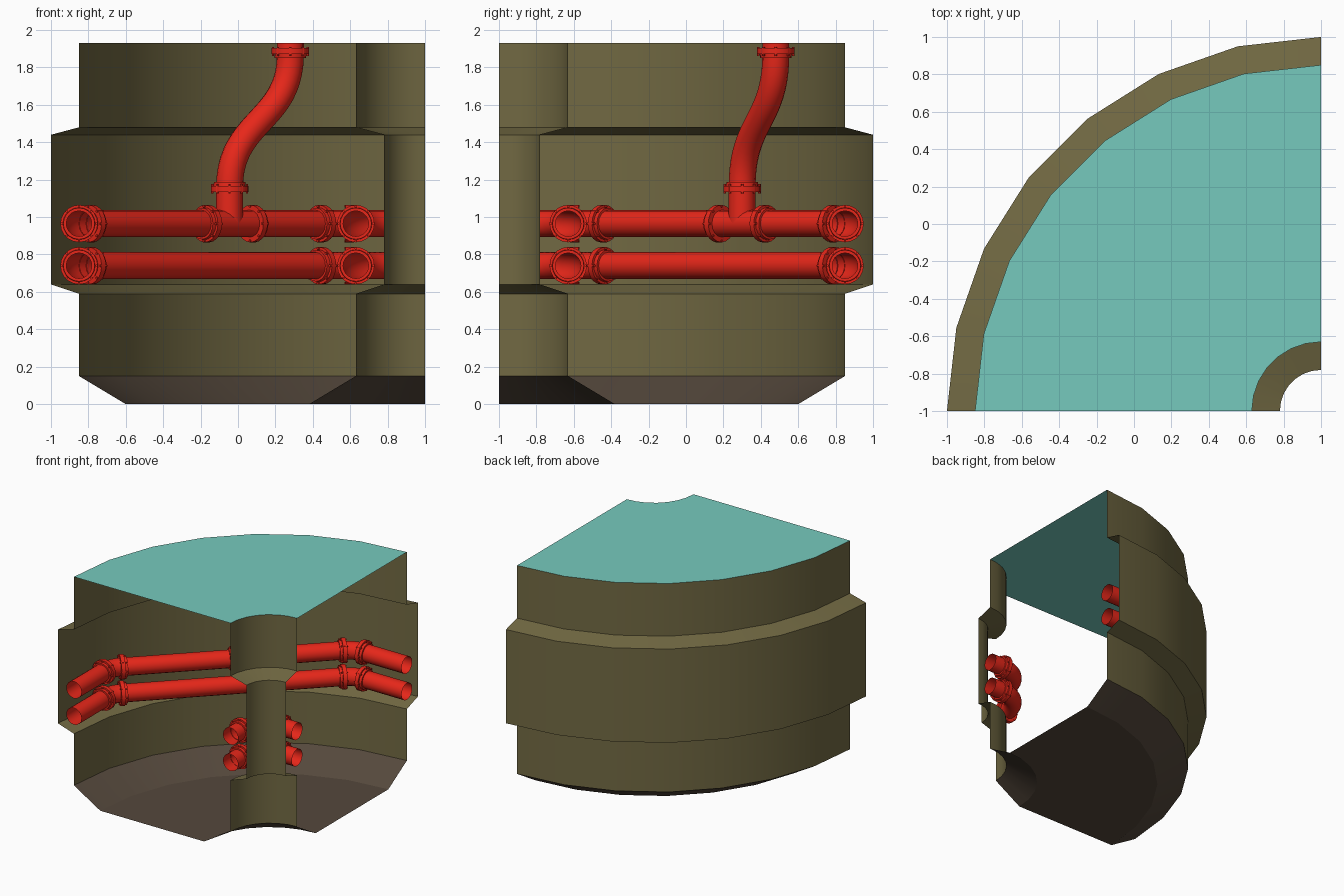
import bpy, bmesh, math
from mathutils import Vector, Matrix

if "Cube" in bpy.data.objects:
    bpy.data.objects.remove(bpy.data.objects["Cube"])


def material(name, rgb):
    m = bpy.data.materials.new(name)
    m.diffuse_color = (*rgb, 1)
    m.use_nodes = True
    m.node_tree.nodes["Principled BSDF"].inputs["Base Color"].default_value = m.diffuse_color
    return m


WALL = material("olive_wall", (0.165, 0.14, 0.055))
FLOOR = material("brown_floor", (0.09, 0.065, 0.045))
CEIL = material("teal_ceiling", (0.18, 0.59, 0.51))
RED = material("red_pipe", (0.8, 0.02, 0.01))
R = 0.072           # pipe radius
LEVELS = {"lower": 0.74, "upper": 0.965}


def smooth(ob, angle=30):
    bpy.ops.object.select_all(action='DESELECT')
    ob.select_set(True)
    bpy.context.view_layer.objects.active = ob
    bpy.ops.object.shade_smooth_by_angle(angle=math.radians(angle))


def finish(bm, name, mat):
    me = bpy.data.meshes.new(name)
    bm.to_mesh(me)
    bm.free()
    ob = bpy.data.objects.new(name, me)
    bpy.context.collection.objects.link(ob)
    me.materials.append(mat)
    smooth(ob)
    return ob


def lathe(bm, profile, segs, sweep, mat):
    """Spin (radius, z) points about z; a partial sweep stays open."""
    full = sweep > 6.28
    rows = []
    for s in range(segs if full else segs + 1):
        a = sweep * s / segs
        rows.append([bm.verts.new(mat @ Vector((-r * math.cos(a), r * math.sin(a), z)))
                     for r, z in profile])
    for s in range(segs):
        p, q = rows[s], rows[(s + 1) % len(rows)]
        for i in range(len(profile) - 1):
            bm.faces.new((p[i], p[i + 1], q[i + 1], q[i]))


def quarter(name, profile, mat):
    bm = bmesh.new()
    lathe(bm, profile, 7, math.pi / 2, Matrix.Translation((1, -1, 0)))
    return finish(bm, name, mat)


def flange(name, pos, axis):
    """Bolted collar around a pipe; the small step points along axis."""
    m = Matrix.Translation(pos) @ Vector(axis).to_track_quat('Z', 'Y').to_matrix().to_4x4()
    bm = bmesh.new()
    prof = [(R - .004, -.024), (.1, -.024), (.1, .008), (.086, .008), (.084, .03), (R - .004, .03)]
    lathe(bm, prof, 20, 2 * math.pi, m)
    for k in range(8):
        a = k * math.pi / 4
        off = Matrix.Translation((.093 * math.cos(a), .093 * math.sin(a), -.005))
        bmesh.ops.create_cone(bm, cap_ends=True, segments=6, radius1=.007, radius2=.007,
                              depth=.05, matrix=m @ off)
    bmesh.ops.recalc_face_normals(bm, faces=bm.faces)
    finish(bm, name, RED)


def bend(a, corner, b, t, n=8):
    """Points of a curve rounding a corner, starting t before and ending t after it."""
    c = Vector(corner)
    p = c + (Vector(a) - c).normalized() * t
    q = c + (Vector(b) - c).normalized() * t
    return [p * (1 - u) ** 2 + c * 2 * u * (1 - u) + q * u * u for u in (i / n for i in range(n + 1))]


def pipe(name, pts):
    cu = bpy.data.curves.new(name, 'CURVE')
    cu.dimensions = '3D'
    cu.bevel_depth = R
    cu.bevel_resolution = 6
    sp = cu.splines.new('POLY')
    sp.points.add(len(pts) - 1)
    for p, v in zip(sp.points, pts):
        p.co = (*v, 1)
    cu.materials.append(RED)
    ob = bpy.data.objects.new(name, cu)
    bpy.context.collection.objects.link(ob)
    bpy.ops.object.select_all(action='DESELECT')
    ob.select_set(True)
    bpy.context.view_layer.objects.active = ob
    bpy.ops.object.convert(target='MESH')
    smooth(bpy.context.object, 50)


# Tunnel shell: open quarter turn about (1, -1)
quarter("outer_wall", [(1.85, 1.93), (1.85, 1.48), (2, 1.44), (2, .64), (1.85, .59), (1.85, .15)], WALL)
quarter("floor", [(1.85, .15), (1.6, 0), (.62, 0), (.37, .15)], FLOOR)
quarter("inner_pillar", [(.37, .15), (.37, .59), (.22, .64), (.22, 1.44), (.37, 1.48), (.37, 1.93)], WALL)
quarter("ceiling", [(.37, 1.93), (1.85, 1.93)], CEIL)

C = 0.345           # diagonal run follows y = x + C
for lvl, z in LEVELS.items():
    # Outer wall pipe: straight, elbow, diagonal, elbow, straight
    s, e = Vector((-.85, -1, z)), Vector((1, .85, z))
    k1, k2 = Vector((-.85, C - .85, z)), Vector((.85 - C, .85, z))
    pipe(lvl + "_wall_pipe", [s] + bend(s, k1, k2, .09) + bend(k1, k2, e, .09) + [e])
    diag = (k2 - k1).normalized()
    for n, k, away in (("left", k1, s), ("right", k2, e)):
        out = (away - k).normalized()
        inn = diag if n == "left" else -diag
        flange(f"{lvl}_{n}_flange_end", k + out * .095, out)
        flange(f"{lvl}_{n}_flange_run", k + inn * .095, inn)
    # Pillar pipe: tight quarter bend behind the pillar
    a, b = Vector((.63, -1, z)), Vector((1, -.63, z))
    arc = [Vector((.87 - .24 * math.cos(t), -.87 + .24 * math.sin(t), z))
           for t in (i * math.pi / 20 for i in range(11))]
    pipe(lvl + "_pillar_pipe", [a] + arc + [b])
    flange(lvl + "_pillar_flange_left", arc[0], (0, -1, 0))
    flange(lvl + "_pillar_flange_right", arc[-1], (1, 0, 0))

# Tee on the upper wall pipe with its riser
zt = LEVELS["upper"]
tee = Vector((-.045, .3, zt))
d = Vector((1, 1, 0)).normalized()
flange("tee_flange_left", tee - d * .18, -d)
flange("tee_flange_right", tee + d * .18, d)
low, top = Vector((-.045, .3, 1.16)), Vector((.28, .48, 1.87))
h = Vector((0, 0, .36))
riser = []
for i in range(21):
    u = i / 20
    riser.append(low * (1 - u) ** 3 + (low + h) * 3 * u * (1 - u) ** 2
                 + (top - h) * 3 * u * u * (1 - u) + top * u ** 3)
pipe("riser_pipe", [tee] + riser + [Vector((.28, .48, 1.93))])
flange("riser_flange_low", (-.045, .3, 1.157), (0, 0, 1))
flange("riser_flange_top", (.28, .48, 1.88), (0, 0, -1))
